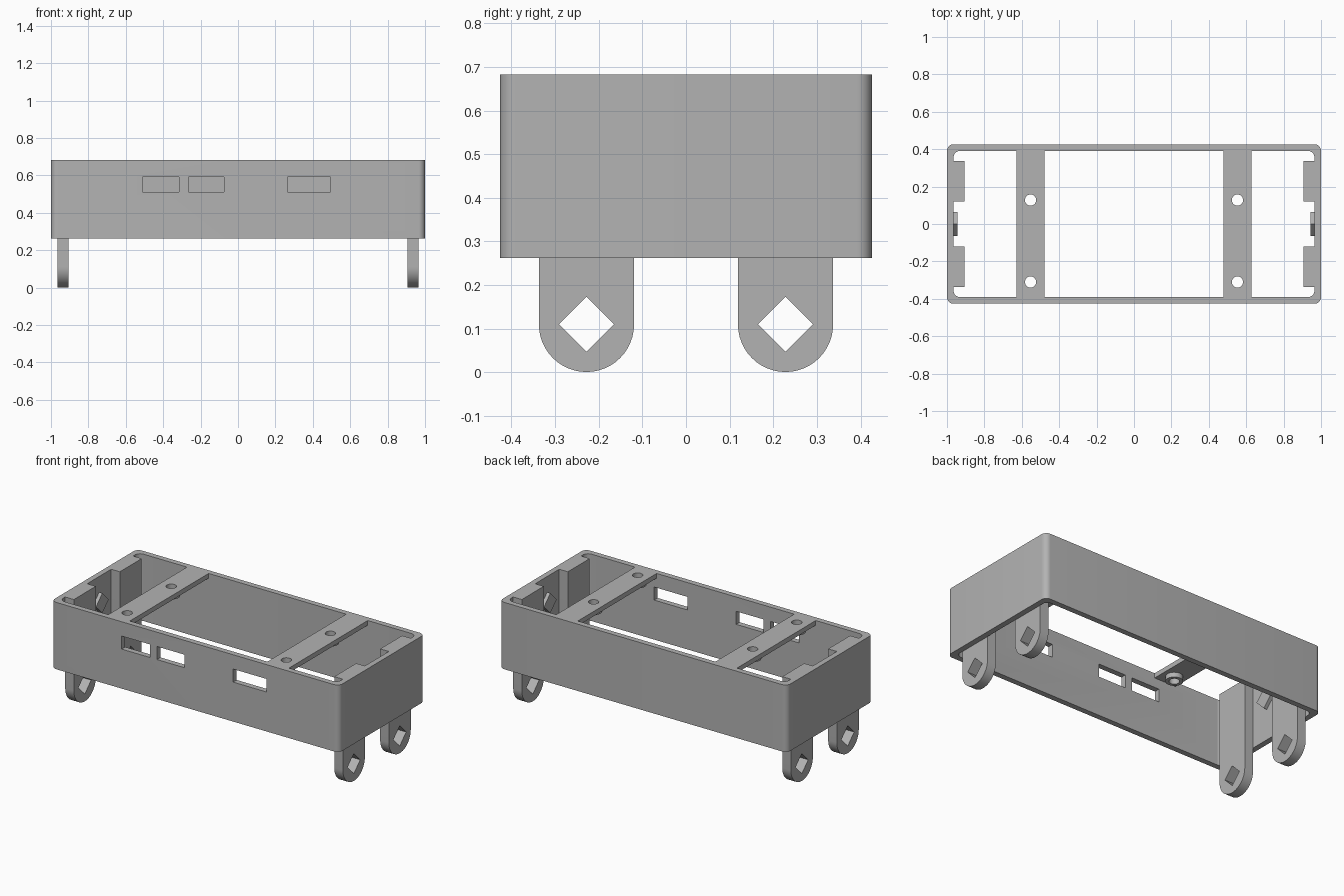
import bpy, bmesh, math
from mathutils import Vector

if "Cube" in bpy.data.objects:
    bpy.data.objects.remove(bpy.data.objects["Cube"], do_unlink=True)

grey = bpy.data.materials.new("plain grey")
grey.use_nodes = True
COLOUR = (0.45, 0.45, 0.45, 1)
grey.diffuse_color = COLOUR
grey.node_tree.nodes["Principled BSDF"].inputs["Base Color"].default_value = COLOUR

HX, HY = 1.0, 0.426           # half length and half width of the frame
BOTTOM, TOP = 0.262, 0.682    # frame heights
WALL, CORNER = 0.035, 0.035


def prism(name, outline, start, depth):
    """Extrude a closed outline of 3D points along depth."""
    bm = bmesh.new()
    face = bm.faces.new([bm.verts.new(Vector(p) + Vector(start)) for p in outline])
    new = bmesh.ops.extrude_face_region(bm, geom=[face])["geom"]
    bmesh.ops.translate(bm, vec=depth, verts=[v for v in new if isinstance(v, bmesh.types.BMVert)])
    bmesh.ops.recalc_face_normals(bm, faces=bm.faces)
    mesh = bpy.data.meshes.new(name)
    bm.to_mesh(mesh)
    bm.free()
    mesh.materials.append(grey)
    ob = bpy.data.objects.new(name, mesh)
    bpy.context.collection.objects.link(ob)
    return ob


def box(name, x0, x1, y0, y1, z0, z1):
    return prism(name, [(x0, y0, 0), (x1, y0, 0), (x1, y1, 0), (x0, y1, 0)],
                 (0, 0, z0), (0, 0, z1 - z0))


def rounded_box(name, hx, hy, r, z0, z1, steps=8):
    pts = []
    for quarter, (sx, sy) in enumerate([(1, 1), (-1, 1), (-1, -1), (1, -1)]):
        for i in range(steps + 1):
            a = math.pi / 2 * (quarter + i / steps)
            pts.append((sx * (hx - r) + r * math.cos(a), sy * (hy - r) + r * math.sin(a), 0))
    return prism(name, pts, (0, 0, z0), (0, 0, z1 - z0))


def cylinder(name, x, y, r, z0, z1, sides=32):
    angles = [2 * math.pi * i / sides for i in range(sides)]
    pts = [(x + r * math.cos(a), y + r * math.sin(a), 0) for a in angles]
    return prism(name, pts, (0, 0, z0), (0, 0, z1 - z0))


def diamond(name, x0, x1, y, z, r=0.063):
    pts = [(0, r, 0), (0, 0, r), (0, -r, 0), (0, 0, -r)]
    return prism(name, pts, (x0, y, z), (x1 - x0, 0, 0))


def activate(ob):
    bpy.ops.object.select_all(action="DESELECT")
    ob.select_set(True)
    bpy.context.view_layer.objects.active = ob


def cut(ob, cutters):
    """Subtract each cutter, then discard it."""
    activate(ob)
    for c in cutters:
        c.hide_render = True
        mod = ob.modifiers.new("cut", "BOOLEAN")
        mod.operation, mod.solver, mod.object = "DIFFERENCE", "EXACT", c
        bpy.ops.object.modifier_apply(modifier=mod.name)
        bpy.data.objects.remove(c, do_unlink=True)


def smooth(ob):
    activate(ob)
    bpy.ops.object.shade_smooth_by_angle(angle=math.radians(30))


# Open rectangular frame with three slots in the front wall
frame = rounded_box("frame", HX, HY, CORNER, BOTTOM, TOP)
cutters = [rounded_box("frame_opening", HX - WALL, HY - WALL, CORNER, BOTTOM - 0.1, TOP + 0.1)]
for x0, x1 in [(-0.51, -0.315), (-0.265, -0.075), (0.265, 0.495)]:
    cutters.append(box("slot_cutter", x0, x1, -HY - 0.05, -HY + WALL + 0.05, 0.51, 0.592))
cut(frame, cutters)
smooth(frame)

TAB_R, TAB_Y, HOLE_Z = 0.109, 0.228, 0.11
STRIP_X, STRIP_HALF, STRIP_Z = 0.553, 0.075, TOP - 0.03

for side, label in [(1, "left"), (-1, "right")]:
    # Round-ended legs running up the inside of each end wall
    for end, place in [(-1, "front"), (1, "back")]:
        y = end * TAB_Y
        pts = [(0, TAB_R, TOP - HOLE_Z), (0, -TAB_R, TOP - HOLE_Z)]
        for i in range(25):
            a = math.pi * (1 + i / 24)
            pts.append((0, TAB_R * math.cos(a), TAB_R * math.sin(a)))
        leg = prism(f"{place}_{label}_leg", pts, (side * (HX - WALL), y, HOLE_Z), (-side * 0.06, 0, 0))
        cut(leg, [diamond("leg_hole_cutter", side * 0.85, side * 1.05, y, HOLE_Z)])
        smooth(leg)

    # Diamond peg inside the end wall
    diamond(f"{label}_peg", side * (HX - WALL), side * 0.943, 0, 0.52)

    # Cross strip with two drilled bosses beneath it
    x = side * STRIP_X
    strip = box(f"{label}_cross_strip", x - STRIP_HALF, x + STRIP_HALF, -HY + WALL, HY - WALL, STRIP_Z, TOP)
    for y, place in [(-0.31, "front"), (0.128, "back")]:
        boss = cylinder(f"{place}_{label}_boss", x, y, 0.05, STRIP_Z - 0.03, STRIP_Z)
        for ob in (strip, boss):
            cut(ob, [cylinder("screw_hole_cutter", x, y, 0.03, 0.5, 0.8)])
        smooth(boss)
    smooth(strip)
